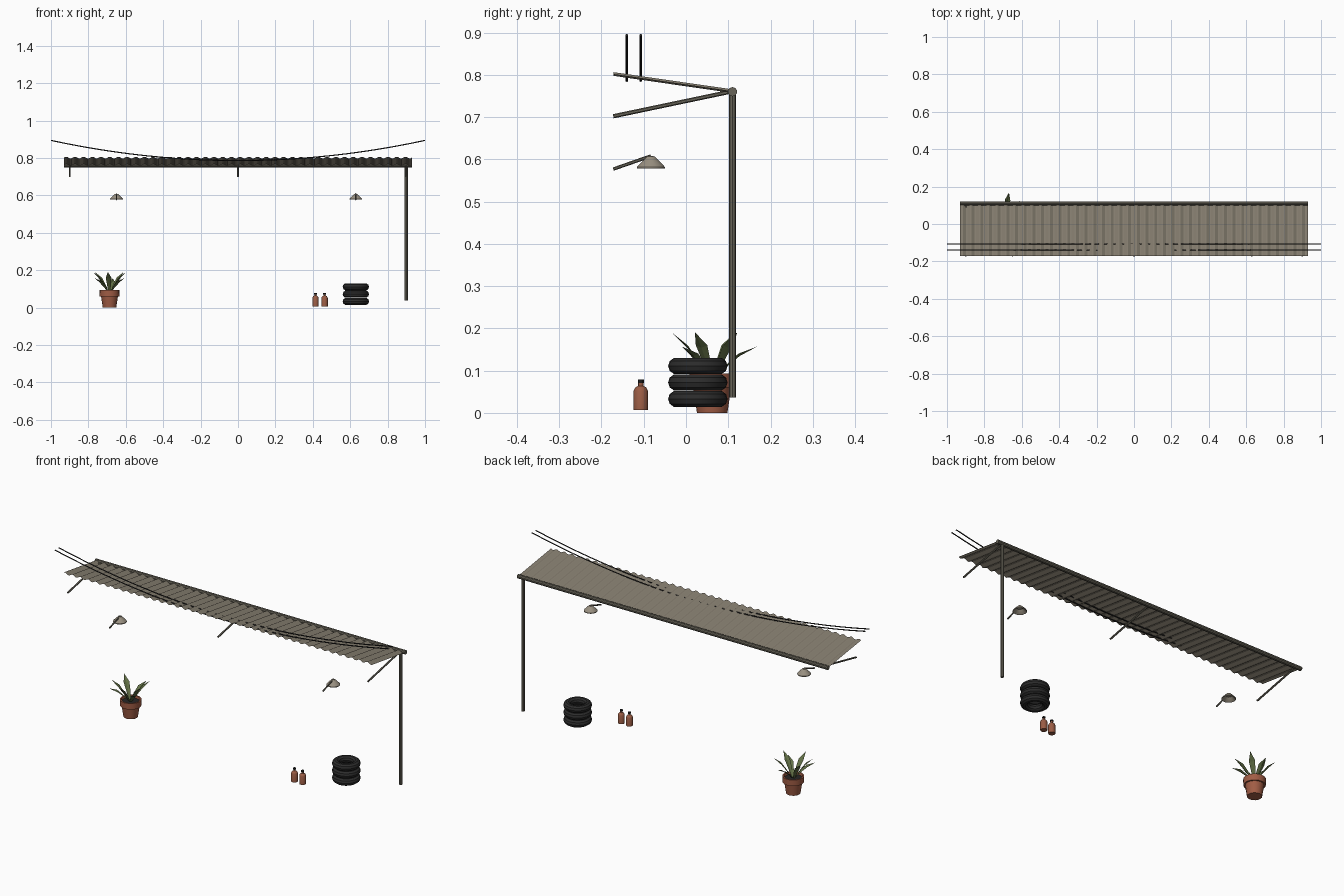
import bpy, bmesh, math
from mathutils import Vector

if "Cube" in bpy.data.objects:
    bpy.data.objects.remove(bpy.data.objects["Cube"])


def material(name, rgb):
    m = bpy.data.materials.new(name)
    m.diffuse_color = (*rgb, 1)
    m.use_nodes = True
    m.node_tree.nodes["Principled BSDF"].inputs["Base Color"].default_value = m.diffuse_color
    return m


TIN = material("weathered_tin", (0.25, 0.22, 0.17))
PIPE = material("pipe_metal", (0.14, 0.13, 0.10))
SHADE = material("lamp_enamel", (0.32, 0.28, 0.22))
CLAY = material("terracotta", (0.36, 0.11, 0.06))
LEAF = material("leaf_green", (0.12, 0.16, 0.06))
RUBBER = material("rubber", (0.025, 0.025, 0.025))
GLASS = material("brown_glass", (0.33, 0.11, 0.06))
BLACK = material("dark_trim", (0.02, 0.02, 0.02))


def make(name, verts, faces, mat, smooth=False):
    me = bpy.data.meshes.new(name)
    me.from_pydata(verts, [], faces)
    bm = bmesh.new()
    bm.from_mesh(me)
    bmesh.ops.recalc_face_normals(bm, faces=bm.faces)
    bm.to_mesh(me)
    bm.free()
    ob = bpy.data.objects.new(name, me)
    bpy.context.collection.objects.link(ob)
    me.materials.append(mat)
    if smooth:
        bpy.context.view_layer.objects.active = ob
        ob.select_set(True)
        bpy.ops.object.shade_smooth_by_angle(angle=math.radians(35))
        ob.select_set(False)
    return ob


def tube(name, path, r, mat, n=8):
    """Capped tube swept along a path that never runs parallel to its side vector."""
    pts = [Vector(p) for p in path]
    verts, faces = [], []
    for i, p in enumerate(pts):
        d = (pts[min(i + 1, len(pts) - 1)] - pts[max(i - 1, 0)]).normalized()
        u = d.cross(Vector((0, 1, 0)) if abs(d.y) < 0.5 else Vector((1, 0, 0))).normalized()
        v = d.cross(u)
        for k in range(n):
            a = 2 * math.pi * k / n
            verts.append(p + r * (math.cos(a) * u + math.sin(a) * v))
    for i in range(len(pts) - 1):
        for k in range(n):
            j = (k + 1) % n
            faces.append((i * n + k, i * n + j, i * n + n + j, i * n + n + k))
    faces += [tuple(range(n)), tuple(range(len(verts) - n, len(verts)))]
    return make(name, verts, faces, mat, True)


def lathe(name, profile, centre, mat, n=16, closed=False, smooth=True):
    """Revolve (radius, z) points about a vertical axis; zero-radius ends are welded."""
    cx, cy, cz = centre
    m = len(profile)
    verts = [(cx + r * math.cos(2 * math.pi * k / n), cy + r * math.sin(2 * math.pi * k / n), cz + z)
             for k in range(n) for r, z in profile]
    faces = []
    for k in range(n):
        j = (k + 1) % n
        for i in range(m if closed else m - 1):
            h = (i + 1) % m
            faces.append((k * m + i, j * m + i, j * m + h, k * m + h))
    ob = make(name, verts, faces, mat)
    bm = bmesh.new()
    bm.from_mesh(ob.data)
    bmesh.ops.remove_doubles(bm, verts=bm.verts, dist=1e-5)
    bmesh.ops.recalc_face_normals(bm, faces=bm.faces)
    bm.to_mesh(ob.data)
    bm.free()
    if smooth:
        bpy.context.view_layer.objects.active = ob
        ob.select_set(True)
        bpy.ops.object.shade_smooth_by_angle(angle=math.radians(35))
        ob.select_set(False)
    return ob


# Corrugated roof sheet, sloping down to the gutter
waves, per = 40, 6
verts, faces = [], []
for i in range(waves * per + 1):
    x = -0.93 + 1.86 * i / (waves * per)
    dz = 0.005 * math.sin(2 * math.pi * i / per)
    verts += [(x, -0.172, 0.802 + dz), (x, 0.112, 0.761 + dz)]
for i in range(waves * per):
    faces.append((2 * i, 2 * i + 2, 2 * i + 3, 2 * i + 1))
make("corrugated_roof", verts, faces, TIN)

# Gutter and downpipe
tube("gutter", [(-0.93, 0.11, 0.76), (0.93, 0.11, 0.76)], 0.011, PIPE, 10)
tube("downpipe", [(0.9, 0.11, 0.037), (0.9, 0.11, 0.758)], 0.0085, PIPE, 8)

# Roof braces
for i, x in enumerate((-0.9, 0, 0.9)):
    tube(f"roof_brace_{i}", [(x, -0.172, 0.702), (x, 0.1, 0.759)], 0.005, PIPE, 6)

# Sagging cables
for i, y in enumerate((-0.14, -0.107)):
    tube(f"cable_{i}", [(t / 12, y, 0.786 + 0.108 * (t / 12) ** 2) for t in range(-12, 13)],
         0.003, BLACK, 6)

# Wall lamps: arm and open shade
for i, x in enumerate((-0.65, 0.63)):
    tube(f"lamp_arm_{i}", [(x, -0.172, 0.577), (x, -0.083, 0.608)], 0.004, PIPE, 6)
    lathe(f"lamp_shade_{i}", [(0, 0.03), (0.009, 0.029), (0.016, 0.022), (0.034, 0.004), (0.034, 0),
                              (0.031, 0.001), (0.014, 0.018), (0, 0.02)],
          (x, -0.083, 0.578), SHADE, 14)

# Flower pot with soil
PX, PY = -0.687, 0.062
lathe("plant_pot", [(0, 0), (0.036, 0), (0.045, 0.06), (0.053, 0.06), (0.054, 0.093),
                    (0.046, 0.093), (0.044, 0.08)], (PX, PY, 0), CLAY, 16)
lathe("soil", [(0, 0.081), (0.045, 0.081)], (PX, PY, 0), BLACK, 16)

# Leaves folded along the midrib: (angle, reach, tip height)
leaves = [(a, 0.097, 0.191) for a in (38, 145, 205, 265, 335)]
leaves += [(a, 0.108, 0.157) for a in (80, 222, 318)]
for i, (a, reach, top) in enumerate(leaves):
    a = math.radians(a)
    out, side = Vector((math.cos(a), math.sin(a), 0)), Vector((-math.sin(a), math.cos(a), 0))
    verts = []
    for t, w, lift in ((0, 0.005, 0), (0.3, 0.011, 0.007), (0.58, 0.015, 0.009), (1, 0, 0)):
        mid = Vector((PX, PY, 0.082 + (top - 0.082) * t + lift)) + out * (0.008 + (reach - 0.008) * t)
        up = Vector((0, 0, 0.4 * w))
        verts += [mid - side * w + up, mid, mid + side * w + up]
    faces = [(3 * r + c, 3 * r + c + 1, 3 * r + c + 4, 3 * r + c + 3) for r in (0, 1) for c in (0, 1)]
    faces += [(6, 7, 10), (7, 8, 10)]
    make(f"leaf_{i}", verts, faces, LEAF)

# Stack of tyres
ring = [(0.051 + 0.0195 * math.cos(math.pi * k / 5), 0.0195 * math.sin(math.pi * k / 5)) for k in range(10)]
for i in range(3):
    lathe(f"tyre_{i}", ring, (0.63, 0.028, 0.033 + 0.039 * i), RUBBER, 24, closed=True)

# Bottles with caps
for i, x in enumerate((0.414, 0.463)):
    lathe(f"bottle_{i}", [(0, 0.007), (0.017, 0.007), (0.017, 0.052), (0.013, 0.06), (0.006, 0.064),
                          (0.006, 0.074), (0, 0.074)], (x, -0.107, 0), GLASS, 12)
    lathe(f"bottle_cap_{i}", [(0, 0.071), (0.0075, 0.071), (0.0075, 0.079), (0, 0.079)],
          (x, -0.107, 0), BLACK, 10)
